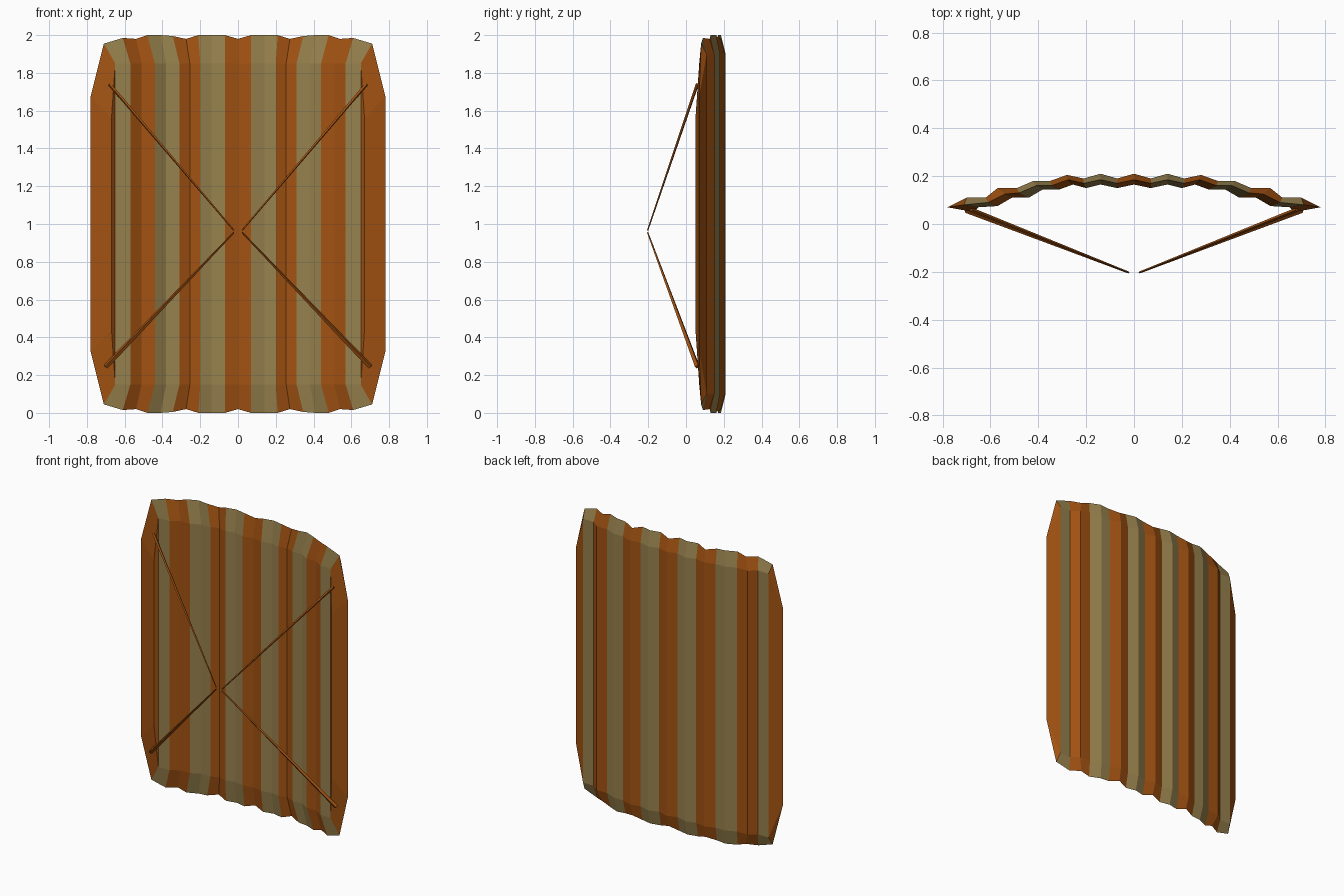
import bpy, bmesh
from mathutils import Vector

if "Cube" in bpy.data.objects:
    bpy.data.objects.remove(bpy.data.objects["Cube"])


def material(name, rgb):
    m = bpy.data.materials.new(name)
    m.diffuse_color = (*rgb, 1)
    m.use_nodes = True
    m.node_tree.nodes["Principled BSDF"].inputs["Base Color"].default_value = m.diffuse_color
    return m


ORANGE = material("orange_wood", (0.36, 0.085, 0.006))
TAN = material("tan_wood", (0.31, 0.22, 0.075))


def finish(bm, name, mats):
    bmesh.ops.recalc_face_normals(bm, faces=bm.faces)
    mesh = bpy.data.meshes.new(name)
    bm.to_mesh(mesh)
    bm.free()
    for m in mats:
        mesh.materials.append(m)
    ob = bpy.data.objects.new(name, mesh)
    bpy.context.collection.objects.link(ob)
    return ob


# Half cross-sections from the side edge to the centre: (x, y) / rim adds z
front = [(.65, .07), (.57, .075), (.51, .11), (.44, .11), (.38, .145), (.31, .145),
         (.255, .165), (.20, .15), (.14, .165), (.07, .15), (0, .165)]
back = [(.70, .11), (.62, .11), (.57, .15), (.49, .15), (.42, .18), (.35, .18),
        (.28, .205), (.21, .19), (.14, .21), (.07, .19), (0, .21)]
rim = [(.71, .08, 1.955), (.61, .09, 1.985), (.54, .125, 1.98), (.48, .13, 2), (.41, .16, 2),
       (.345, .16, 1.995), (.275, .185, 1.98), (.21, .17, 2), (.14, .185, 2), (.07, .17, 2),
       (0, .185, 1.98)]
front = [(x, y, 1.85) for x, y in front]
back = [(x, y, 1.9) for x, y in back]


def full(half):
    return [(-x, y, z) for x, y, z in half] + half[-2::-1]


# Corrugated curved panel: each row is repeated at top and bottom
bm = bmesh.new()


def pair(p):
    return (bm.verts.new(p), bm.verts.new((p[0], p[1], 2 - p[2])))


F, B, R = ([pair(p) for p in full(h)] for h in (front, back, rim))


def face(verts, mat):
    bm.faces.new(verts).material_index = mat


n = len(F)
for i in range(n - 1):
    k = min(i, n - 2 - i)
    mat = 0 if ((k + 1) // 2) % 2 else 1      # alternating planks
    for S in (F, B):
        face([S[i][0], S[i + 1][0], S[i + 1][1], S[i][1]], mat)
        for t in (0, 1):
            face([S[i][t], S[i + 1][t], R[i + 1][t], R[i][t]], mat)

# Side borders with a raised inner lip
for s, c in ((-1, 0), (1, n - 1)):
    edge = pair((s * .78, .07, 1.675))
    lip = pair((s * .67, .05, 1.56))
    face([edge[0], edge[1], lip[1], lip[0]], 0)
    face([lip[0], lip[1], F[c][1], F[c][0]], 0)
    face([edge[0], edge[1], B[c][1], B[c][0]], 0)
    for t in (0, 1):
        face([R[c][t], edge[t], lip[t], F[c][t]], 0)
        face([R[c][t], edge[t], B[c][t]], 0)
finish(bm, "curved_panel", [ORANGE, TAN])


# Thin tapered rods meeting in front of the panel
def rod(name, a, b, r1, r2):
    a, b = Vector(a), Vector(b)
    bm = bmesh.new()
    bmesh.ops.create_cone(bm, cap_ends=True, segments=4, radius1=r1, radius2=r2,
                          depth=(b - a).length)
    rot = (b - a).to_track_quat('Z', 'Y').to_matrix().to_4x4()
    rot.translation = (a + b) / 2
    bm.transform(rot)
    finish(bm, name, [ORANGE])


for s, side in ((-1, "left"), (1, "right")):
    rod("upper_rod_" + side, (s * .68, .06, 1.74), (s * .022, -.203, .967), .009, .004)
    rod("lower_rod_" + side, (s * .70, .06, .245), (s * .022, -.203, .955), .014, .004)
